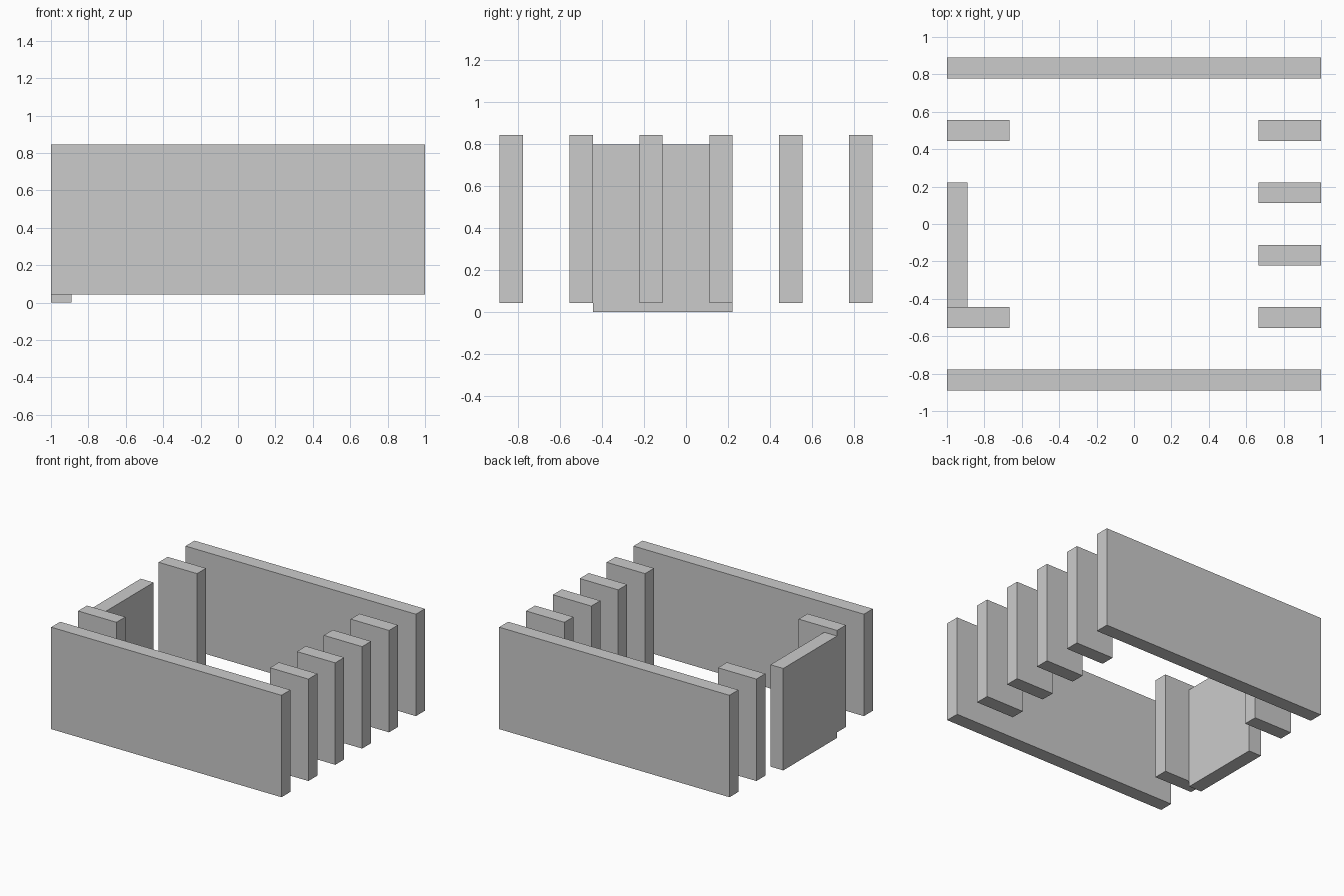
import bpy

if "Cube" in bpy.data.objects:
    bpy.data.objects.remove(bpy.data.objects["Cube"])

T = 1 / 9          # board thickness
H = 0.8            # board height
LIFT = 0.044       # boards sit slightly above the end panel's base


def board(name, x0, x1, y0, y1, z0):
    """Axis-aligned board of the common height."""
    bpy.ops.mesh.primitive_cube_add(
        size=1, location=((x0 + x1) / 2, (y0 + y1) / 2, z0 + H / 2))
    ob = bpy.context.object
    ob.name = name
    ob.scale = (x1 - x0, y1 - y0, H)
    bpy.ops.object.transform_apply(location=False, rotation=False, scale=True)
    return ob


def cross_board(name, x0, x1, yc):
    return board(name, x0, x1, yc - T / 2, yc + T / 2, LIFT)


# Long front and back walls
for label, yc in (("front_wall", -7.5 * T), ("back_wall", 7.5 * T)):
    cross_board(label, -1, 1, yc)

# Four short fins on the right end
for i in range(4):
    cross_board(f"right_fin_{i + 1}", 6 * T, 1, (-4.5 + 3 * i) * T)

# Two short fins on the left end
for label, yc in (("left_front_fin", -4.5 * T), ("left_back_fin", 4.5 * T)):
    cross_board(label, -1, -6 * T, yc)

# End panel across the left opening, set lower than the rest
board("left_end_panel", -1, -8 * T, -4 * T, 2 * T, 0)
